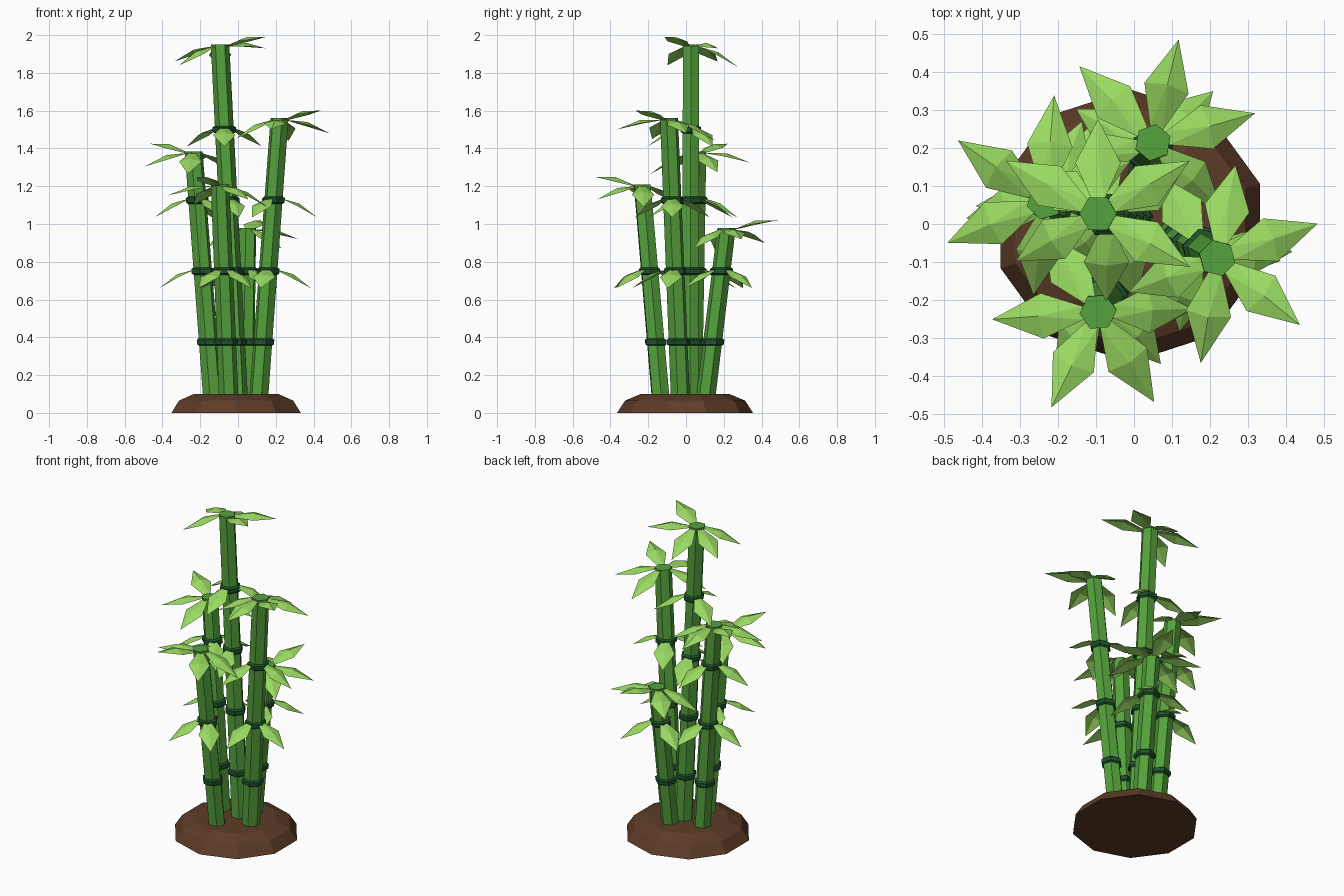
import bpy, bmesh
from math import cos, sin, pi, radians
from mathutils import Vector

if "Cube" in bpy.data.objects:
    bpy.data.objects.remove(bpy.data.objects["Cube"])


def material(name, rgb):
    m = bpy.data.materials.new(name)
    m.diffuse_color = (*rgb, 1)
    m.use_nodes = True
    m.node_tree.nodes["Principled BSDF"].inputs["Base Color"].default_value = m.diffuse_color
    return m


SOIL = material("soil", (0.11, 0.045, 0.02))
STALK = material("stalk_green", (0.09, 0.36, 0.045))
NODE = material("node_green", (0.012, 0.09, 0.025))
LEAF = material("leaf_green", (0.32, 0.70, 0.12))


def finish(bm, name, mat, normals=True):
    if normals:
        bmesh.ops.recalc_face_normals(bm, faces=bm.faces)
    me = bpy.data.meshes.new(name)
    bm.to_mesh(me)
    bm.free()
    me.materials.append(mat)
    ob = bpy.data.objects.new(name, me)
    bpy.context.collection.objects.link(ob)
    return ob


def loft(bm, sections, sides, turn=0.0):
    """Capped loft through horizontal polygons given as (centre, radius)."""
    rings = []
    for c, r in sections:
        rings.append([bm.verts.new((c[0] + r * cos(turn + 2 * pi * i / sides),
                                    c[1] + r * sin(turn + 2 * pi * i / sides), c[2]))
                      for i in range(sides)])
    for a, b in zip(rings, rings[1:]):
        for i in range(sides):
            j = (i + 1) % sides
            bm.faces.new((a[i], a[j], b[j], b[i]))
    bm.faces.new(rings[0][::-1])
    bm.faces.new(rings[-1])


def leaf(bm, centre, azimuth, reach, rise):
    """Folded diamond leaf with a raised middle."""
    a = radians(azimuth)
    out, side = Vector((cos(a), sin(a), 0)), Vector((-sin(a), cos(a), 0))

    def at(r, w, lift):
        t = (r - 0.04) / (reach - 0.04)
        return bm.verts.new(centre + out * r + side * w + Vector((0, 0, rise * t + lift)))
    mid = 0.04 + (reach - 0.04) * 0.45
    base_l, base_r = at(0.04, 0.018, 0), at(0.04, -0.018, 0)
    left, right = at(mid, 0.06, 0.005), at(mid, -0.06, 0.005)
    ridge, tip = at(mid + 0.01, 0, 0.024), at(reach, 0, 0)
    for f in ((base_l, base_r, ridge), (base_r, right, ridge), (right, tip, ridge),
              (tip, left, ridge), (left, base_l, ridge)):
        bm.faces.new(f)


# Soil mound
bm = bmesh.new()
o = (-0.01, -0.005)
loft(bm, [((*o, 0), 0.36), ((*o, 0.065), 0.318), ((*o, 0.1), 0.235)], 10, radians(18))
finish(bm, "soil_mound", SOIL)

# name: foot (x, y), top (x, y, z), hexagon turn, azimuth of the raised crown leaf,
# crown leaves (azimuth offset, rise), node leaves {node number: azimuths}
OUTER = [(0, 0.05), (58, -0.07), (118, -0.11), (-60, -0.05), (-120, -0.1)]
CENTRAL = [(0, 0.05), (60, -0.01), (120, -0.11), (180, -0.08), (240, -0.1)]
CULMS = {
    "centre": ((0.0, 0.02), (-0.095, 0.027, 1.95), 0, -30, CENTRAL,
               {3: (-75, 105), 4: (270, 30, 150)}),
    "right": ((0.11, -0.03), (0.22, -0.09, 1.56), -15, -39, OUTER,
              {2: (-10, -100), 3: (0, -120, 120)}),
    "left": ((-0.135, 0.035), (-0.235, 0.06, 1.385), 15, 145, OUTER,
             {2: (180, 70), 3: (190, -50, 70)}),
    "front": ((-0.05, -0.135), (-0.095, -0.232, 1.21), 5, 244, OUTER,
              {2: (235, 310, 120)}),
    "back": ((0.035, 0.105), (0.05, 0.215, 0.98), 20, 76, OUTER,
             {2: (45, 150, -60)}),
}

for name, (foot, top, turn, lead, crown, nodes) in CULMS.items():
    p0, p1 = Vector((*foot, 0.085)), Vector(top)
    turn = radians(turn)

    def point(z):
        return p0.lerp(p1, (z - p0.z) / (p1.z - p0.z))

    # Hexagonal stalk
    bm = bmesh.new()
    loft(bm, [(p0, 0.052), (p1, 0.049)], 6, turn)
    finish(bm, name + "_stalk", STALK)

    # Dark node collars
    bm = bmesh.new()
    for k in range(1, 5):
        z = 0.375 * k
        if z < p1.z - 0.15:
            loft(bm, [(point(z + dz), r) for dz, r in
                      ((-0.02, 0.05), (-0.012, 0.062), (0.012, 0.062), (0.02, 0.05))], 6, turn)
    finish(bm, name + "_nodes", NODE)

    # Crown leaves and drooping node leaves
    bm = bmesh.new()
    for off, rise in crown:
        reach = 0.28 if rise > -0.09 else 0.25
        leaf(bm, p1 - Vector((0, 0, 0.01)), lead + off, reach, rise)
    for k, angles in nodes.items():
        for az in angles:
            leaf(bm, point(0.375 * k + 0.01), az, 0.23, -0.1)
    finish(bm, name + "_leaves", LEAF, normals=False)
